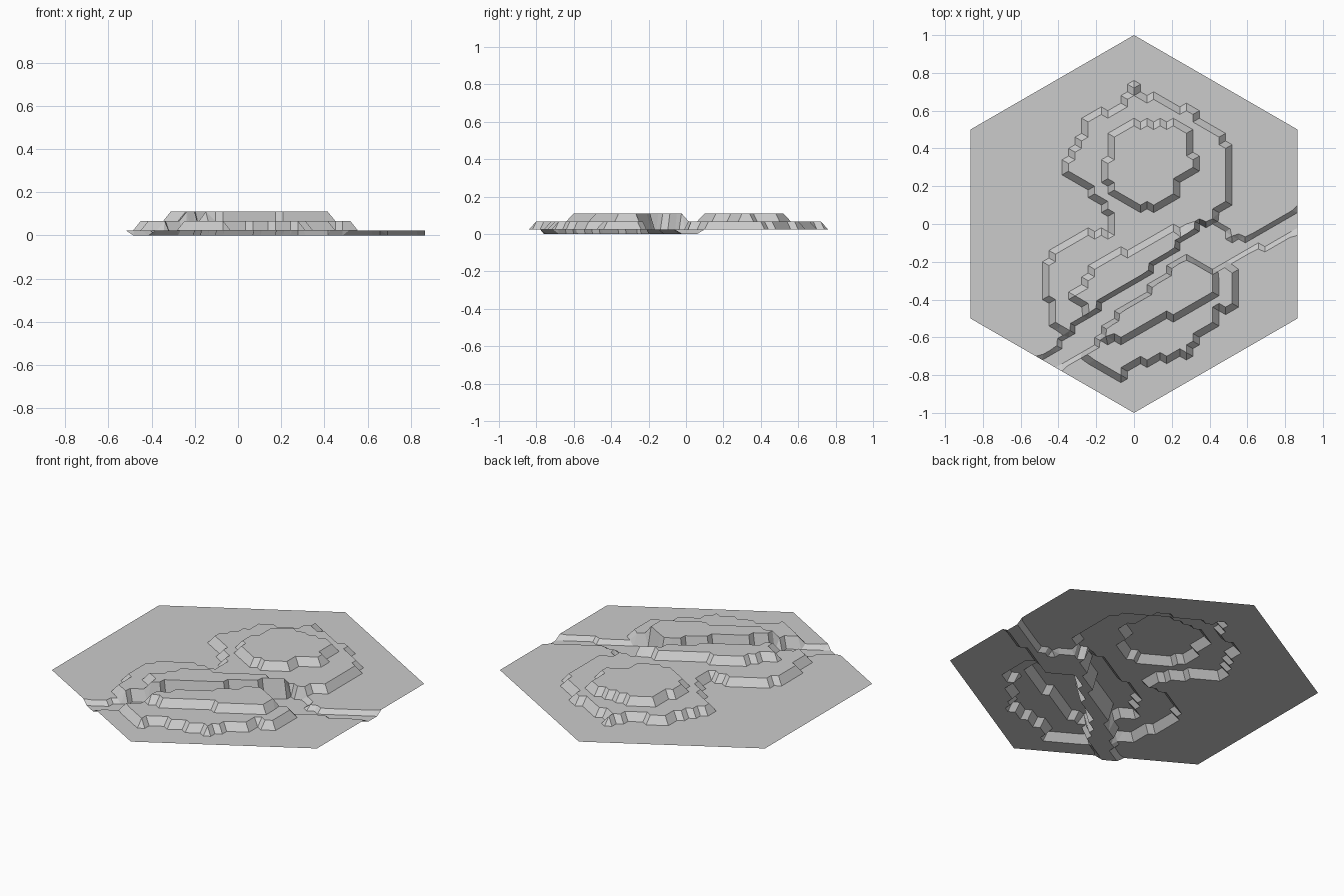
import bpy, bmesh, math

if "Cube" in bpy.data.objects:
    bpy.data.objects.remove(bpy.data.objects["Cube"])

N = 25                      # lattice cells along each hexagon side
PITCH = 1.0 / N
GROUND, LOW, HIGH = 0.024, 0.067, 0.11

# Contours in hundredths of a unit
lower_terrace = [(0, 76), (4, 67), (14, 68), (20, 63), (30, 60), (35, 54), (43, 49), (49, 43),
    (49, 11), (44, 7), (44, 0), (46, -10), (48, -23), (52, -23), (52, -44), (44, -46), (43, -53),
    (32, -57), (32, -63), (27, -69), (11, -71), (-2, -76), (-7, -81), (-18, -77), (-26, -73),
    (-23, -66), (-36, -59), (-42, -55), (-43, -45), (-47, -34), (-45, -21), (-43, -13),
    (-34, -10), (-23, -5), (-12, -5), (-11, 4), (-18, 11), (-26, 21), (-37, 25), (-35, 34),
    (-28, 42), (-26, 57), (-13, 59), (-7, 63)]
north_top = [(0, 53), (8, 52), (22, 53), (28, 50), (28, 40), (33, 35), (30, 26), (24, 23),
    (22, 16), (8, 8), (0, 11), (-13, 19), (-18, 29), (-12, 36), (-13, 46), (-5, 51)]
south_top = [(-33, -38), (-26, -34), (-24, -26), (-18, -20), (-13, -16), (0, -15), (8, -8),
    (16, -4), (27, -2), (32, 2), (38, -10), (39, -24), (43, -28), (44, -34), (40, -41),
    (27, -46), (14, -51), (6, -53), (3, -58), (-13, -62), (-20, -55), (-28, -43)]
river = [(-60, -81), (-48, -71), (-38, -61), (-29, -50), (-13, -39), (-8, -34), (6, -25),
    (16, -16), (22, -12), (29, -5), (34, 0), (43, 3), (47, -2), (52, -8), (67, -4), (77, 3),
    (95, 12), (95, -1), (77, -10), (64, -14), (53, -21), (40, -25), (32, -20), (28, -17),
    (22, -20), (16, -28), (3, -40), (-7, -46), (-16, -58), (-23, -67), (-31, -70), (-38, -77),
    (-46, -84)]


def inside(x, y, poly):
    x, y, hit = x * 100, y * 100, False
    for (x1, y1), (x2, y2) in zip(poly, poly[1:] + poly[:1]):
        if (y1 > y) != (y2 > y) and x < (x2 - x1) * (y - y1) / (y2 - y1) + x1:
            hit = not hit
    return hit


def height(x, y):
    if inside(x, y, river):
        return 0.0
    if inside(x, y, north_top) or inside(x, y, south_top):
        return HIGH
    return LOW if inside(x, y, lower_terrace) else GROUND


# Hexagonal sheet on a triangular lattice
bm = bmesh.new()
grid = {}
for i in range(-N, N + 1):
    for j in range(-N, N + 1):
        if abs(i + j) <= N:
            x, y = i * PITCH * math.sqrt(3) / 2, (j + i / 2) * PITCH
            grid[i, j] = bm.verts.new((x, y, height(x, y)))
for i, j in grid:
    for ring in (((i, j), (i + 1, j), (i, j + 1)), ((i, j), (i + 1, j - 1), (i + 1, j))):
        if all(k in grid for k in ring):
            bm.faces.new([grid[k] for k in ring])

# Steepen the river banks by drawing the bank crest toward the water
moves = []
for v in bm.verts:
    if v.co.z > 0 and not v.is_boundary:
        wet = [e.other_vert(v).co for e in v.link_edges if e.other_vert(v).co.z == 0]
        if wet:
            d = sum((w - v.co for w in wet), v.co * 0) / len(wet)
            d.z = 0
            moves.append((v, d * 0.3))
for v, d in moves:
    v.co += d

bm.normal_update()
mesh = bpy.data.meshes.new("terrain_tile")
bm.to_mesh(mesh)
bm.free()
bpy.context.collection.objects.link(bpy.data.objects.new("terrain_tile", mesh))
